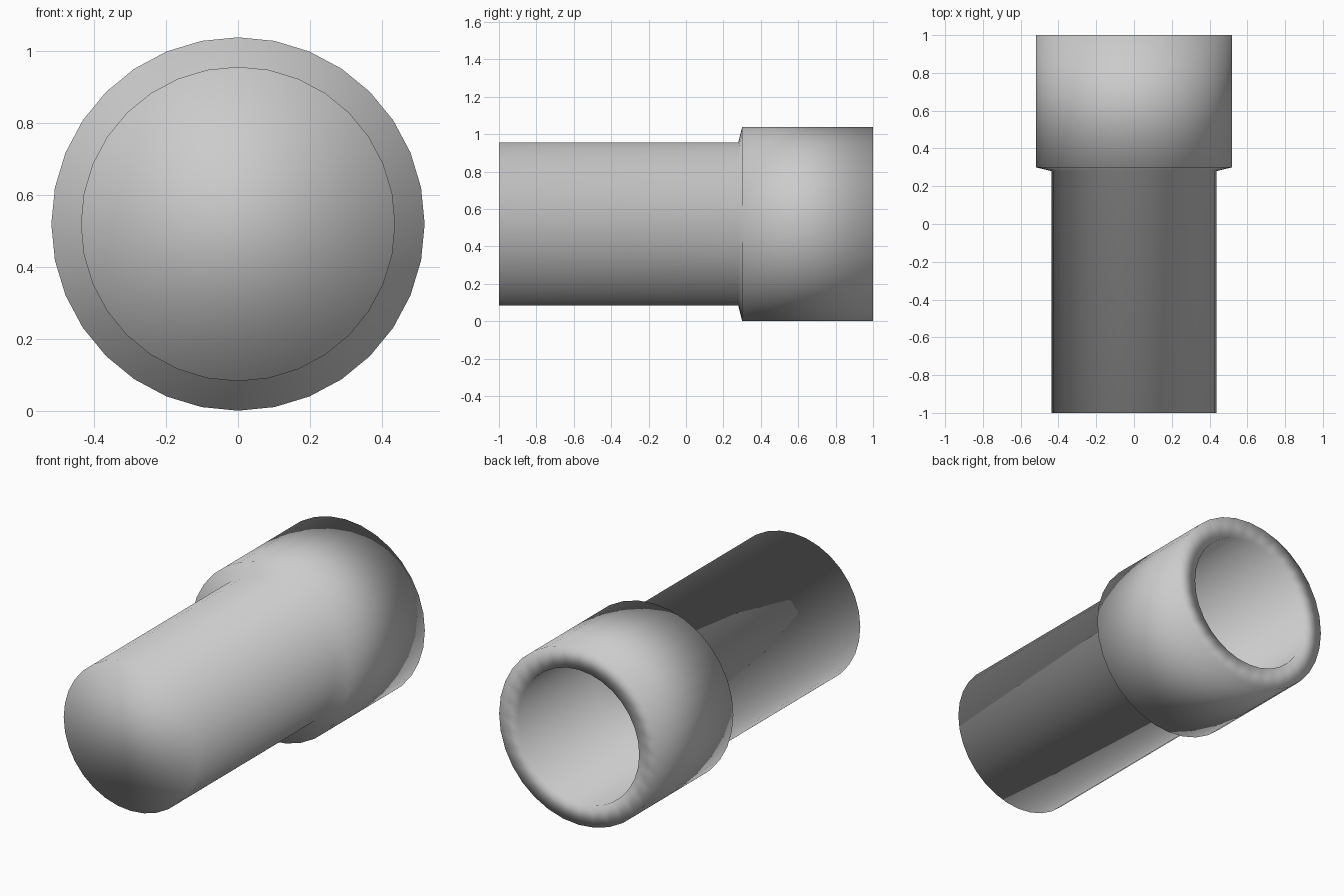
import bpy, bmesh, math

if "Cube" in bpy.data.objects:
    bpy.data.objects.remove(bpy.data.objects["Cube"])

SIDES = 32
CENTRE_Z = 0.52

# (y, radius) along the axis: shaft, flared collar, rim, blind socket
PROFILE = [
    (-1.0, 0.437),
    (0.28, 0.437),
    (0.30, 0.519),
    (1.0, 0.519),
    (1.0, 0.395),
    (0.30, 0.395),
]


def lathe_y(name, profile, material):
    """Sweep a profile around the y axis and cap both ends."""
    bm = bmesh.new()
    rings = []
    for y, r in profile:
        ring = []
        for i in range(SIDES):
            a = 2 * math.pi * i / SIDES
            ring.append(bm.verts.new((r * math.sin(a), y, CENTRE_Z + r * math.cos(a))))
        rings.append(ring)
    for low, high in zip(rings, rings[1:]):
        for i in range(SIDES):
            j = (i + 1) % SIDES
            bm.faces.new((low[i], low[j], high[j], high[i]))
    bm.faces.new(rings[0])
    bm.faces.new(rings[-1])
    bmesh.ops.recalc_face_normals(bm, faces=bm.faces)
    for f in bm.faces:
        f.smooth = True
    mesh = bpy.data.meshes.new(name)
    bm.to_mesh(mesh)
    bm.free()
    mesh.materials.append(material)
    obj = bpy.data.objects.new(name, mesh)
    bpy.context.collection.objects.link(obj)
    return obj


grey = bpy.data.materials.new("light_grey")
grey.diffuse_color = (0.6, 0.6, 0.6, 1.0)
grey.use_nodes = True
grey.node_tree.nodes["Principled BSDF"].inputs["Base Color"].default_value = grey.diffuse_color

# Shaft with a wider hollow collar, softly shaded all over
lathe_y("pipe_with_socket", PROFILE, grey)
